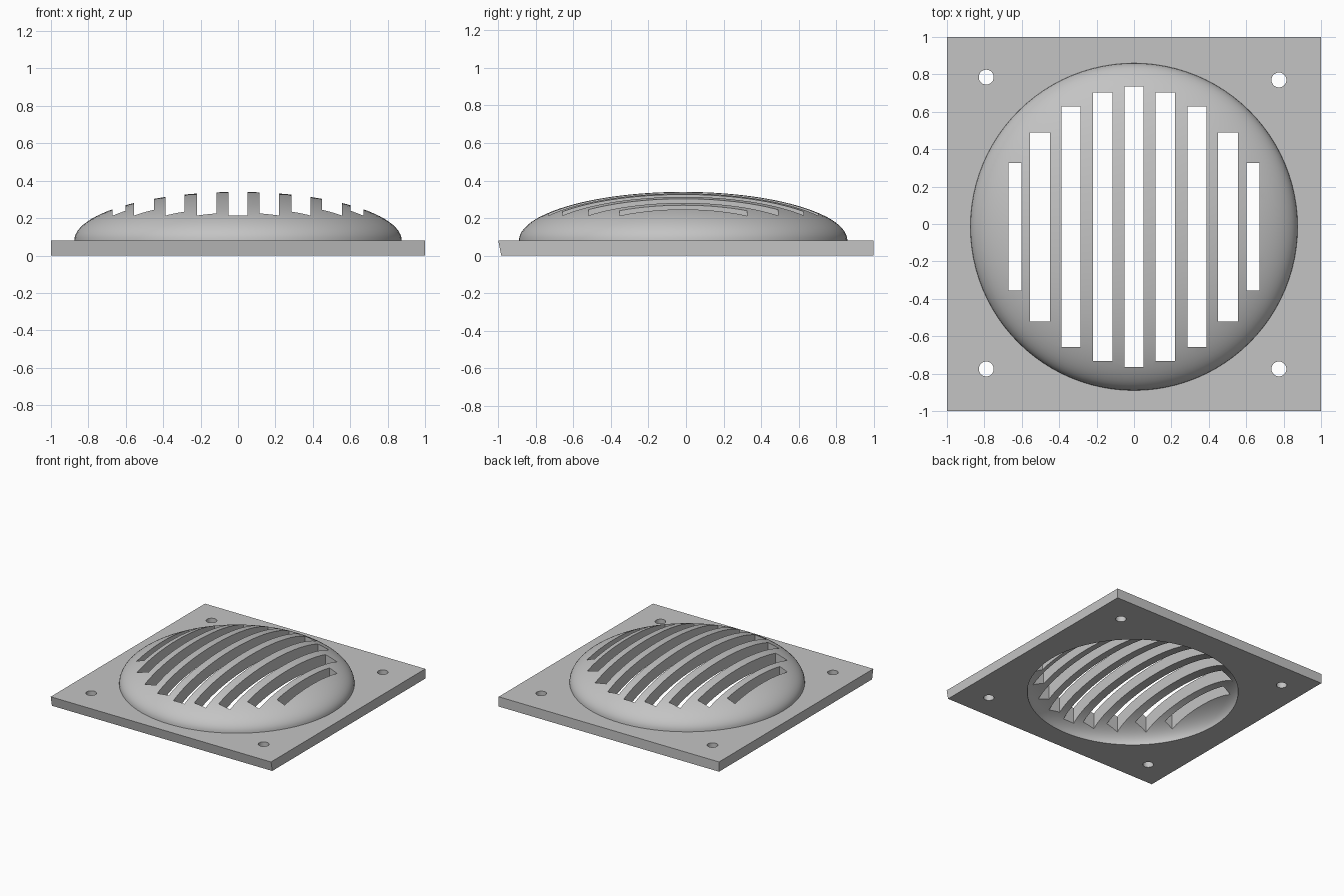
import bpy, bmesh, math
from mathutils import Matrix, Vector

cube = bpy.data.objects.get("Cube")
if cube:
    bpy.data.objects.remove(cube, do_unlink=True)

grey = bpy.data.materials.new("plain grey")
grey.use_nodes = True
grey.diffuse_color = (0.55, 0.55, 0.55, 1)
grey.node_tree.nodes["Principled BSDF"].inputs["Base Color"].default_value = (0.55, 0.55, 0.55, 1)

PLATE_H = 0.08
CENTRE_Y = -0.015


def make_object(name, bm):
    bmesh.ops.recalc_face_normals(bm, faces=bm.faces)
    mesh = bpy.data.meshes.new(name)
    bm.to_mesh(mesh)
    bm.free()
    mesh.materials.append(grey)
    obj = bpy.data.objects.new(name, mesh)
    bpy.context.collection.objects.link(obj)
    return obj


def add_box(bm, low, high):
    low, high = Vector(low), Vector(high)
    place = Matrix.Translation((low + high) / 2) @ Matrix.Diagonal((*(high - low), 1))
    return bmesh.ops.create_cube(bm, size=1, matrix=place)["verts"]


def add_ellipsoid(bm, radius, height, z):
    place = Matrix.Translation((0, CENTRE_Y, z)) @ Matrix.Diagonal((radius, radius, height, 1))
    bmesh.ops.create_uvsphere(bm, u_segments=96, v_segments=48, radius=1, matrix=place)


def combine(body, other, operation):
    mod = body.modifiers.new(other.name, "BOOLEAN")
    mod.operation = operation
    mod.solver = "EXACT"
    mod.object = other
    other.hide_render = True
    bpy.context.view_layer.objects.active = body
    bpy.ops.object.modifier_apply(modifier=mod.name)
    bpy.data.objects.remove(other, do_unlink=True)


# Square base plate with a slightly undercut front edge
bm = bmesh.new()
for v in add_box(bm, (-1, -1, 0), (1, 1, PLATE_H)):
    if v.co.y < 0 and v.co.z < 0.01:
        v.co.y += 0.016
cover = make_object("vent_cover", bm)

# Shallow outer dome, with its underside sunk into the plate
bm = bmesh.new()
add_ellipsoid(bm, 0.875, 0.26, PLATE_H)
for v in bm.verts:
    v.co.z = max(v.co.z, PLATE_H / 2) if v.co.z < PLATE_H - 0.001 else v.co.z
bmesh.ops.bisect_plane(bm, geom=bm.verts[:] + bm.edges[:] + bm.faces[:],
                       plane_co=(0, 0, PLATE_H), plane_no=(0, 0, 1), clear_inner=True)
rim = [e for e in bm.edges if e.is_boundary]
skirt = bmesh.ops.extrude_edge_only(bm, edges=rim)["geom"]
for v in skirt:
    if isinstance(v, bmesh.types.BMVert):
        v.co.z = PLATE_H / 2
bmesh.ops.holes_fill(bm, edges=[e for e in bm.edges if e.is_boundary], sides=0)
combine(cover, make_object("dome", bm), "UNION")

# Hollow underside
bm = bmesh.new()
add_ellipsoid(bm, 0.793, 0.25, 0)
combine(cover, make_object("hollow", bm), "DIFFERENCE")

# Parallel vent slots: inner edge, outer edge, half length
bm = bmesh.new()
add_box(bm, (-0.05, CENTRE_Y - 0.75, 0.02), (0.05, CENTRE_Y + 0.75, 0.6))
for near, far, half in ((0.115, 0.22, 0.717), (0.285, 0.387, 0.642),
                        (0.45, 0.555, 0.505), (0.602, 0.672, 0.34)):
    for a, b in ((near, far), (-far, -near)):
        add_box(bm, (a, CENTRE_Y - half, 0.02), (b, CENTRE_Y + half, 0.6))
combine(cover, make_object("slots", bm), "DIFFERENCE")

# Corner screw holes
bm = bmesh.new()
for x, y in ((-0.79, 0.785), (0.775, 0.77), (-0.79, -0.775), (0.775, -0.775)):
    bmesh.ops.create_cone(bm, cap_ends=True, segments=32, radius1=0.04, radius2=0.04,
                          depth=0.5, matrix=Matrix.Translation((x, y, 0)))
combine(cover, make_object("screw_holes", bm), "DIFFERENCE")

# Smooth dome, crisp edges
bpy.ops.object.select_all(action="DESELECT")
cover.select_set(True)
bpy.context.view_layer.objects.active = cover
bpy.ops.object.shade_smooth_by_angle(angle=math.radians(30))
